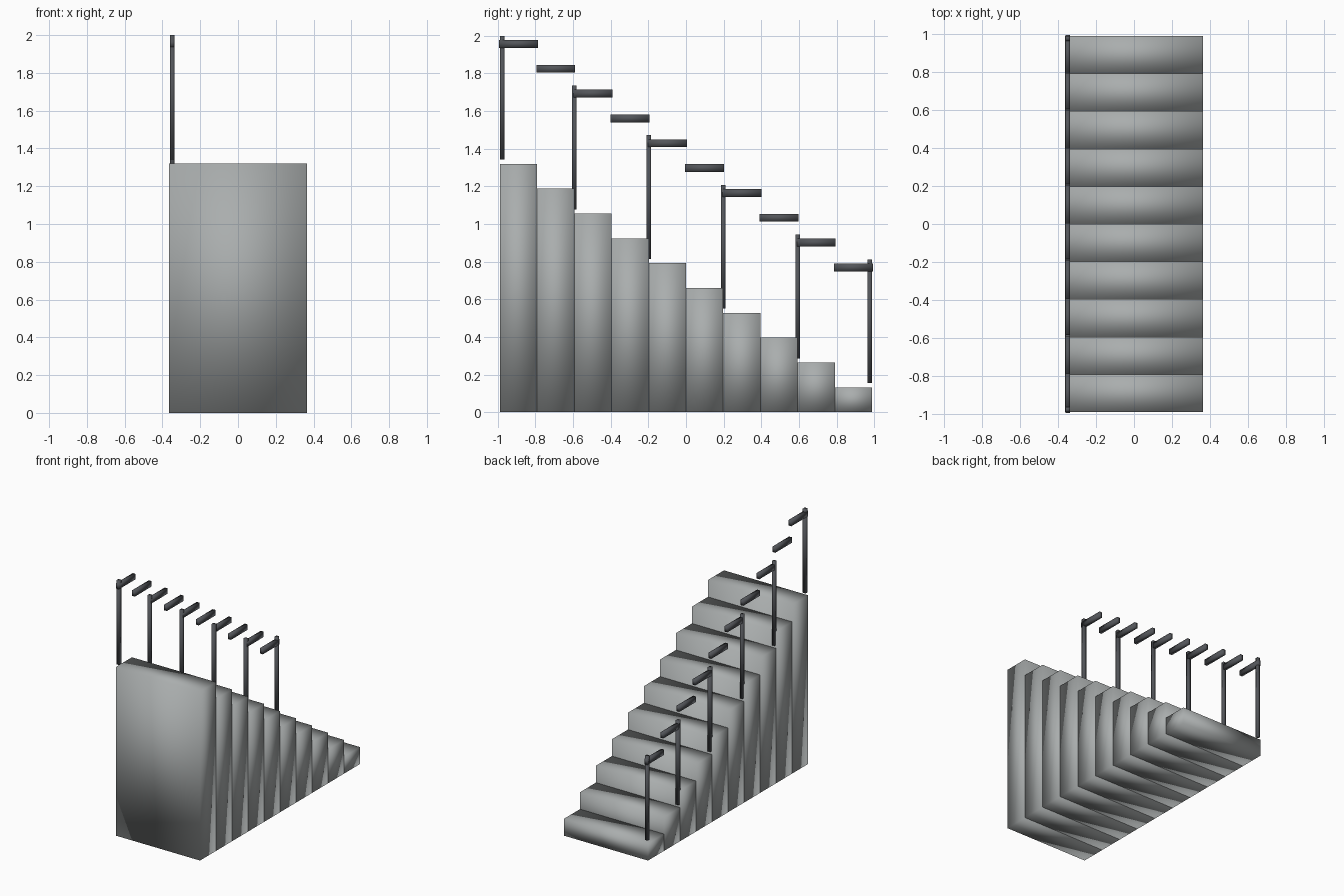
import bpy

cube = bpy.data.objects.get("Cube")
if cube:
    bpy.data.objects.remove(cube, do_unlink=True)


def make_material(name, color):
    mat = bpy.data.materials.new(name)
    mat.use_nodes = True
    mat.diffuse_color = color
    mat.node_tree.nodes["Principled BSDF"].inputs["Base Color"].default_value = color
    return mat


stone = make_material("stone grey", (0.40, 0.42, 0.42, 1))
metal = make_material("dark metal", (0.085, 0.09, 0.10, 1))


def box(name, center, size, mat):
    """Softly shaded box with its scale applied."""
    bpy.ops.mesh.primitive_cube_add(size=1, location=center)
    obj = bpy.context.object
    obj.name = name
    obj.scale = size
    bpy.ops.object.transform_apply(location=False, rotation=False, scale=True)
    bpy.ops.object.shade_smooth()
    obj.data.materials.append(mat)
    return obj


STEPS = 10
RISE = 0.132
DEPTH = 0.1978
WIDTH = 0.728
RAIL_X = -0.348
POST_HEIGHT = 0.658
POST_SIZE = 0.025
HALF = STEPS * DEPTH / 2

# Solid steps, each with its own rail segment, climbing towards the front
for i in range(STEPS):
    y = HALF - (i + 0.5) * DEPTH
    height = (i + 1) * RISE
    box(f"step_{i + 1}", (0, y, height / 2), (WIDTH, DEPTH, height), stone)
    box(f"rail_{i + 1}", (RAIL_X, y, height + 0.637), (POST_SIZE, 0.207, 0.042), metal)

# Posts: one at each end and one on every second step edge
posts = [(HALF - POST_SIZE / 2, 1), (-HALF + POST_SIZE / 2, STEPS)]
posts += [(HALF - n * DEPTH, n) for n in range(2, STEPS, 2)]
for y, n in posts:
    z = n * RISE + 0.022 + POST_HEIGHT / 2
    box(f"post_{n}", (RAIL_X, y, z), (POST_SIZE, POST_SIZE, POST_HEIGHT), metal)
